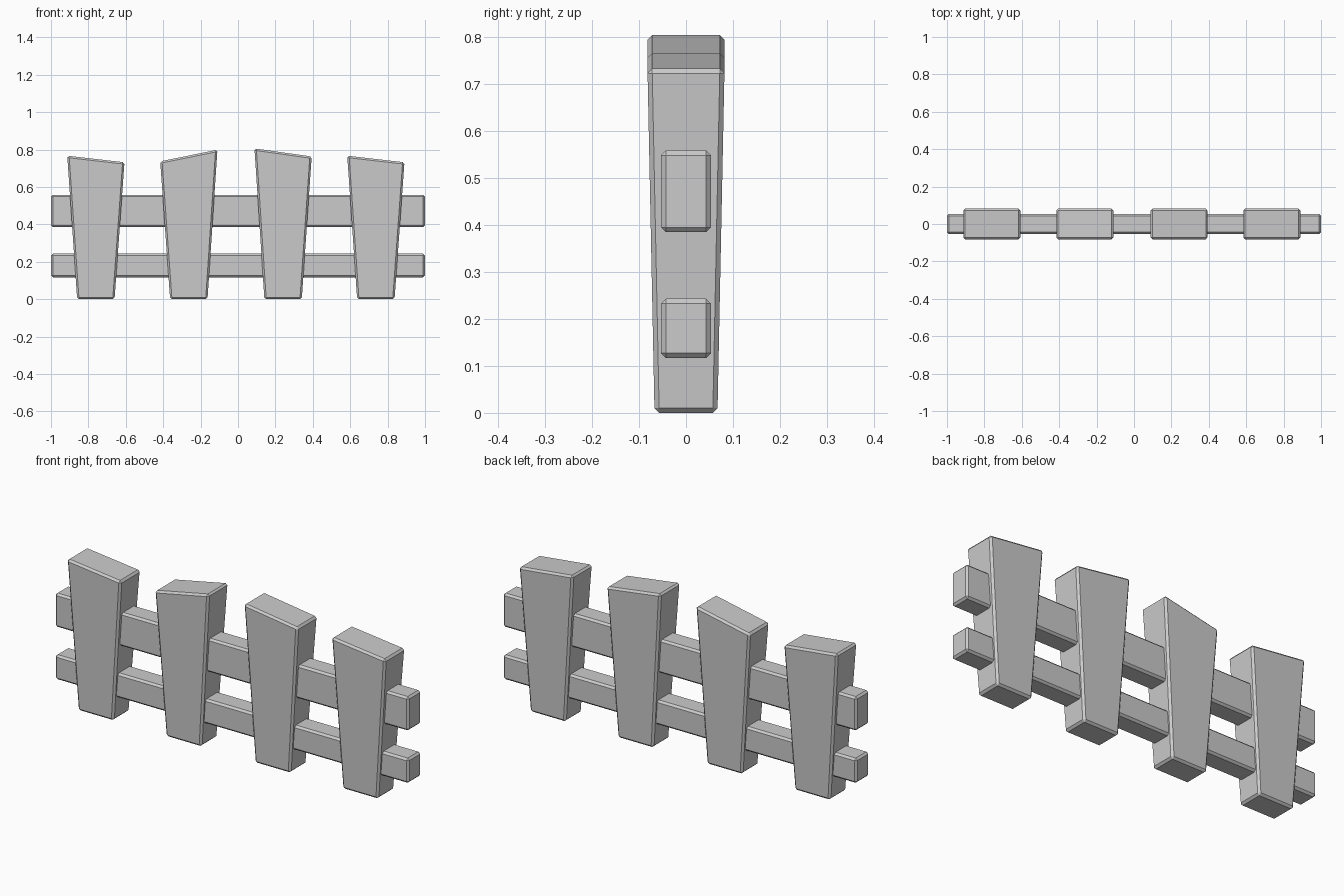
import bpy
import bmesh

if "Cube" in bpy.data.objects:
    bpy.data.objects.remove(bpy.data.objects["Cube"], do_unlink=True)

grey = bpy.data.materials.new("plain_grey")
grey.use_nodes = True
colour = (0.6, 0.6, 0.6, 1)
grey.diffuse_color = colour
grey.node_tree.nodes["Principled BSDF"].inputs["Base Color"].default_value = colour


def bevelled_block(name, place, bevel=0.01):
    """Cube whose corner signs are mapped to positions by place(), with chamfered edges."""
    bm = bmesh.new()
    bmesh.ops.create_cube(bm, size=2)
    for v in bm.verts:
        v.co = place(*v.co)
    bmesh.ops.bevel(bm, geom=bm.edges[:], offset=bevel, segments=1, affect='EDGES')
    mesh = bpy.data.meshes.new(name)
    bm.to_mesh(mesh)
    bm.free()
    mesh.materials.append(grey)
    obj = bpy.data.objects.new(name, mesh)
    bpy.context.collection.objects.link(obj)


def picket(name, x, left_top, right_top):
    """Post that widens upward, with a slanted top."""
    def place(sx, sy, sz):
        if sz < 0:
            return (x + sx * 0.1, sy * 0.067, 0)
        return (x + sx * 0.153, sy * 0.082, right_top if sx > 0 else left_top)
    bevelled_block(name, place)


def rail(name, low, high):
    """Straight bar along the whole fence."""
    bevelled_block(name, lambda sx, sy, sz: (sx, sy * 0.053, high if sz > 0 else low))


# Pickets: centre x, then top heights on the -x and +x sides
pickets = [(-0.76, 0.767, 0.732), (-0.263, 0.737, 0.799),
           (0.241, 0.806, 0.763), (0.737, 0.767, 0.732)]
for i, (x, a, b) in enumerate(pickets, 1):
    picket(f"picket_{i}", x, a, b)

# Rails
rail("lower_rail", 0.117, 0.243)
rail("upper_rail", 0.385, 0.558)
